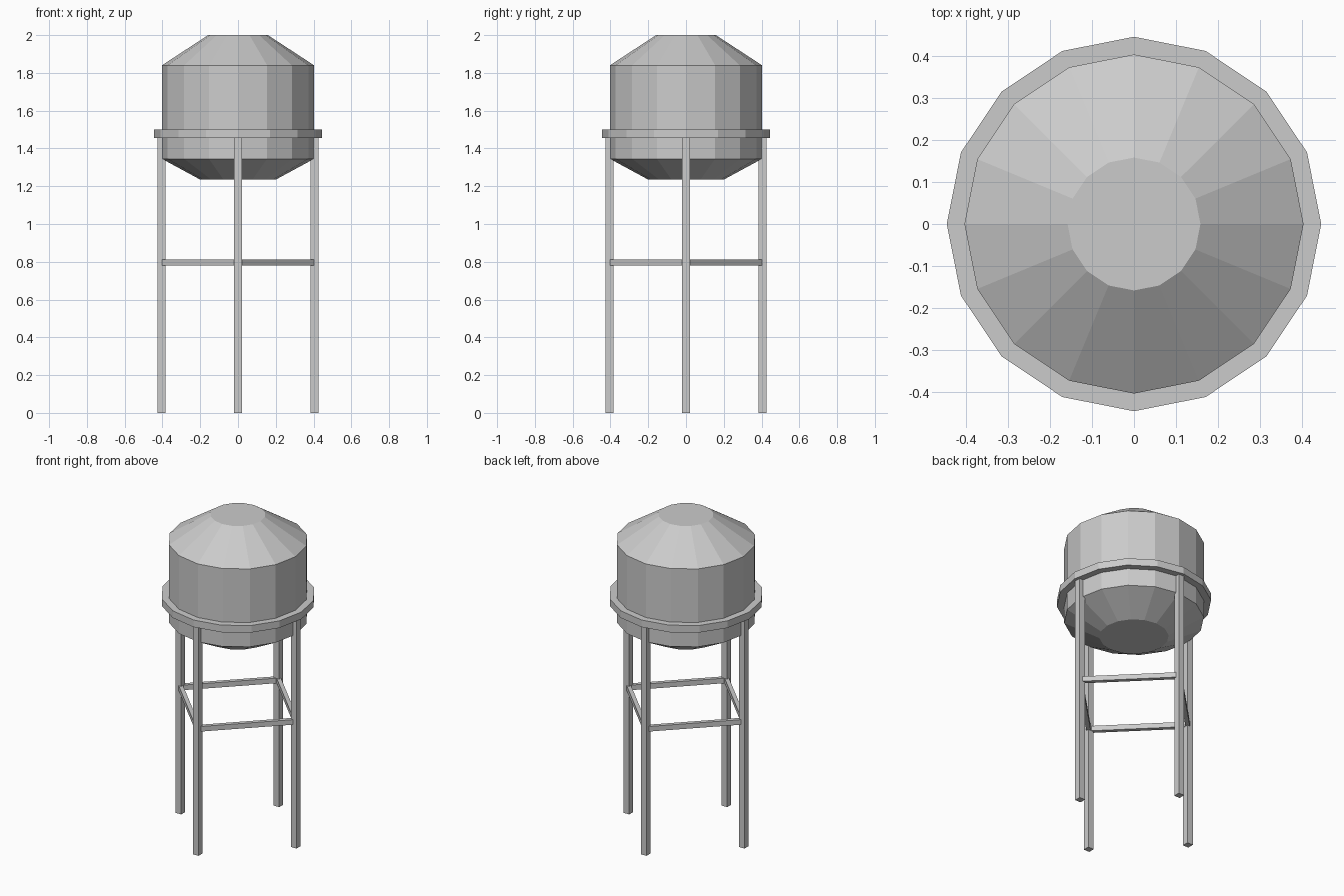
import bpy
import bmesh
from math import cos, sin, pi, radians
from mathutils import Matrix

cube = bpy.data.objects.get("Cube")
if cube:
    bpy.data.objects.remove(cube, do_unlink=True)

SIDES = 16
LEG_RADIUS = 0.405

grey = bpy.data.materials.new("light_grey_metal")
grey.use_nodes = True
colour = (0.6, 0.6, 0.6, 1)
grey.diffuse_color = colour
grey.node_tree.nodes["Principled BSDF"].inputs["Base Color"].default_value = colour


def finish(name, bm):
    """Turn a bmesh into a flat-shaded grey object."""
    bmesh.ops.recalc_face_normals(bm, faces=bm.faces)
    mesh = bpy.data.meshes.new(name)
    bm.to_mesh(mesh)
    bm.free()
    mesh.materials.append(grey)
    obj = bpy.data.objects.new(name, mesh)
    bpy.context.collection.objects.link(obj)
    return obj


def lathe(name, profile):
    """Closed faceted solid from (radius, height) pairs, bottom to top."""
    bm = bmesh.new()
    rings = [[bm.verts.new((r * cos(2 * pi * i / SIDES), r * sin(2 * pi * i / SIDES), z))
              for i in range(SIDES)] for r, z in profile]
    for low, high in zip(rings, rings[1:]):
        for i in range(SIDES):
            j = (i + 1) % SIDES
            bm.faces.new((low[i], low[j], high[j], high[i]))
    bm.faces.new(rings[0])
    bm.faces.new(rings[-1])
    return finish(name, bm)


def box(name, size, centre, angle=0):
    bm = bmesh.new()
    bmesh.ops.create_cube(bm, size=1, matrix=Matrix.Diagonal((*size, 1)))
    obj = finish(name, bm)
    obj.location = centre
    obj.rotation_euler.z = angle
    return obj


# Tank with tapered floor and truncated cone roof
lathe("tank", [(0.2, 1.235), (0.403, 1.345), (0.403, 1.84), (0.158, 2.0)])

# Walkway band around the tank
lathe("walkway_ring", [(0.445, 1.455), (0.445, 1.5)])

# Four legs, and the horizontal braces joining neighbours
for i, side in enumerate(("left", "back", "right", "front")):
    a = radians(90 * i)
    box(side + "_leg", (0.04, 0.04, 1.455),
        (LEG_RADIUS * cos(a), LEG_RADIUS * sin(a), 0.7275))
    b = a + pi / 4
    mid = LEG_RADIUS * cos(pi / 4)
    box("brace_" + str(i + 1), (0.025, 0.54, 0.032),
        (mid * cos(b), mid * sin(b), 0.797), b)
